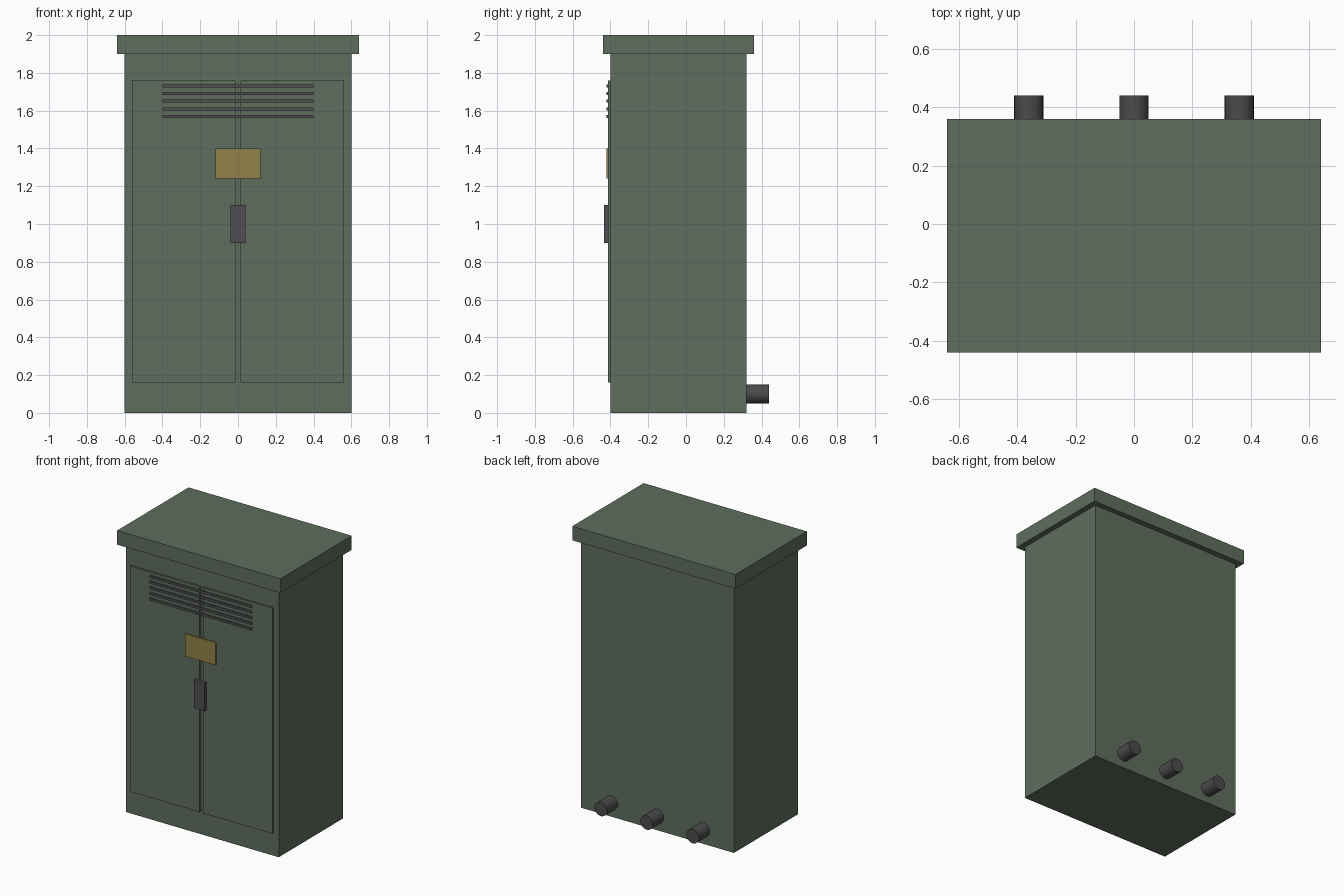
import bpy, math

if "Cube" in bpy.data.objects:
    bpy.data.objects.remove(bpy.data.objects["Cube"])


def material(name, rgb):
    m = bpy.data.materials.new(name)
    m.diffuse_color = (*rgb, 1.0)
    m.use_nodes = True
    m.node_tree.nodes["Principled BSDF"].inputs["Base Color"].default_value = m.diffuse_color
    return m


GREEN = material("cabinet_green", (0.115, 0.155, 0.113))
DARK = material("dark_grey", (0.08, 0.076, 0.084))
YELLOW = material("label_yellow", (0.285, 0.222, 0.066))
RUBBER = material("pipe_grey", (0.07, 0.07, 0.07))


def box(name, x, y, z, mat):
    """Box from (min, max) ranges on each axis."""
    bpy.ops.mesh.primitive_cube_add(size=1, location=[sum(r) / 2 for r in (x, y, z)])
    ob = bpy.context.object
    ob.name = name
    ob.scale = [r[1] - r[0] for r in (x, y, z)]
    bpy.ops.object.transform_apply(location=False, rotation=False, scale=True)
    ob.data.materials.append(mat)
    return ob


# Cabinet and overhanging roof
box("cabinet_body", (-0.6, 0.6), (-0.4, 0.32), (0, 1.9), GREEN)
box("roof", (-0.64, 0.64), (-0.44, 0.36), (1.9, 2.0), GREEN)

# Pair of doors with a narrow gap
box("door_left", (-0.56, -0.012), (-0.412, -0.4), (0.16, 1.76), GREEN)
box("door_right", (0.012, 0.56), (-0.412, -0.4), (0.16, 1.76), GREEN)

# Ventilation slats across both doors
for i in range(5):
    z = 1.57 + 0.04 * i
    box(f"vent_slat_{i + 1}", (-0.4, 0.4), (-0.421, -0.412), (z - 0.008, z + 0.008), DARK)

# Warning plate and handle
box("warning_plate", (-0.12, 0.12), (-0.421, -0.412), (1.24, 1.4), YELLOW)
box("door_handle", (-0.04, 0.04), (-0.435, -0.412), (0.9, 1.1), DARK)

# Cable pipes at the back
for i, x in enumerate((-0.36, 0, 0.36)):
    bpy.ops.mesh.primitive_cylinder_add(vertices=24, radius=0.05, depth=0.12,
                                        location=(x, 0.38, 0.1),
                                        rotation=(math.pi / 2, 0, 0))
    pipe = bpy.context.object
    pipe.name = f"cable_pipe_{i + 1}"
    pipe.data.materials.append(RUBBER)
    bpy.ops.object.shade_smooth_by_angle(angle=math.radians(40))
